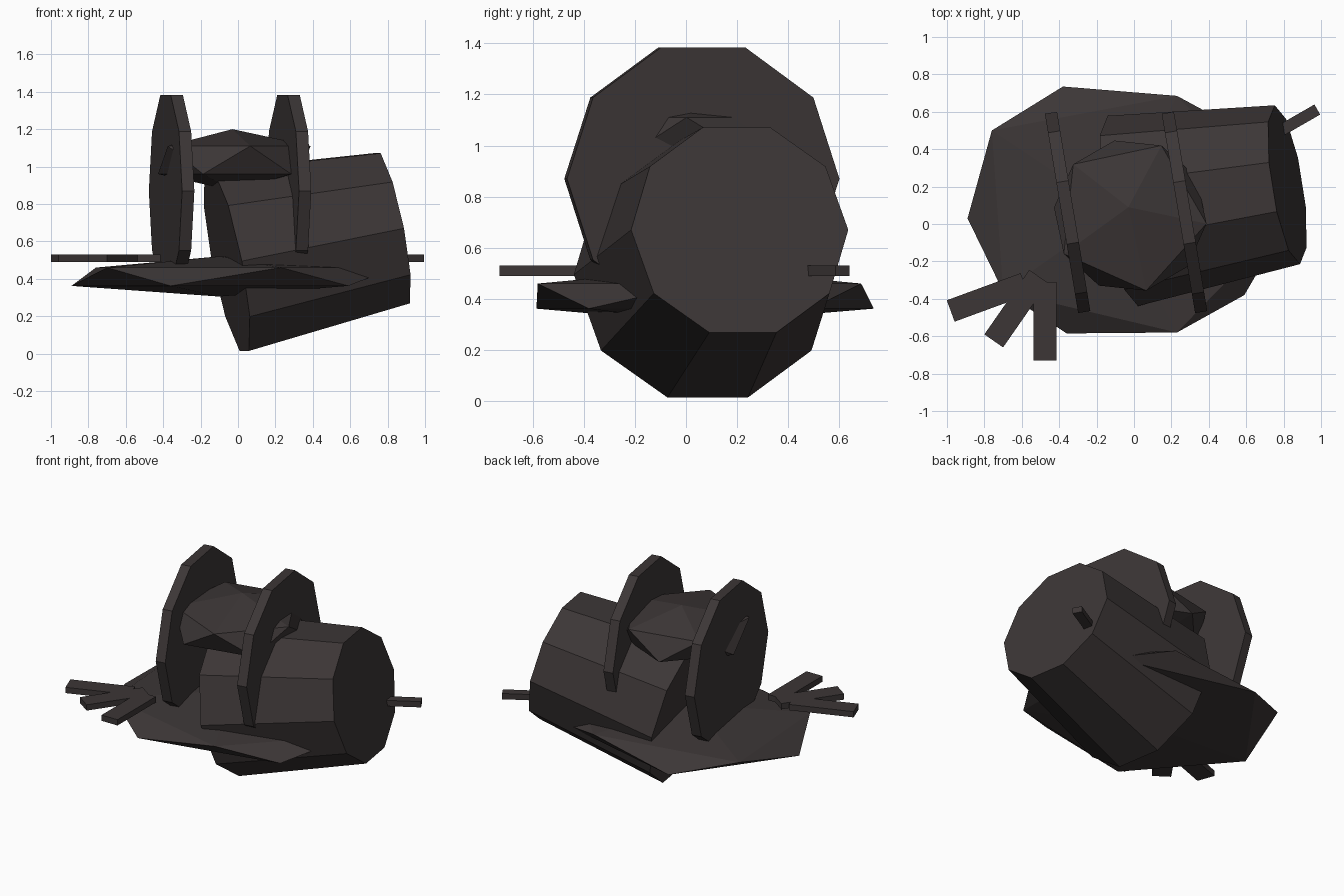
import bpy
import bmesh
from math import cos, sin, radians, atan2, hypot
from mathutils import Matrix, Vector

old = bpy.data.objects.get("Cube")
if old:
    bpy.data.objects.remove(old, do_unlink=True)

# One dark brown-grey for everything
mat = bpy.data.materials.new("dark_brown_grey")
mat.use_nodes = True
COLOUR = (0.045, 0.037, 0.037, 1)
mat.diffuse_color = COLOUR
bsdf = next(n for n in mat.node_tree.nodes if n.type == 'BSDF_PRINCIPLED')
bsdf.inputs["Base Color"].default_value = COLOUR


def finish(bm, name):
    bmesh.ops.recalc_face_normals(bm, faces=bm.faces)
    mesh = bpy.data.meshes.new(name)
    bm.to_mesh(mesh)
    bm.free()
    mesh.materials.append(mat)
    obj = bpy.data.objects.new(name, mesh)
    bpy.context.collection.objects.link(obj)
    return obj


def ring(centre, axis, radius, sides=10):
    """Polygon across an axis, with corners level at the front and back."""
    side = Vector((0, 0, 1)).cross(axis).normalized()
    up = axis.cross(side)
    steps = [radians(360 * i / sides) for i in range(sides)]
    return [centre + radius * (side * cos(a) + up * sin(a)) for a in steps]


def drum(name, start, end, r_start, r_end):
    start, end = Vector(start), Vector(end)
    axis = (end - start).normalized()
    bm = bmesh.new()
    a = [bm.verts.new(p) for p in ring(start, axis, r_start)]
    b = [bm.verts.new(p) for p in ring(end, axis, r_end)]
    bm.faces.new(a)
    bm.faces.new(b)
    for i in range(len(a)):
        j = (i + 1) % len(a)
        bm.faces.new((a[i], a[j], b[j], b[i]))
    return finish(bm, name)


def gem(name, top, bottom, high, low, z_high, z_low):
    """Flattened twenty-sided solid from two staggered rings of five."""
    bm = bmesh.new()
    t, b = bm.verts.new(top), bm.verts.new(bottom)
    h = [bm.verts.new((x, y, z_high)) for x, y in high]
    l = [bm.verts.new((x, y, z_low)) for x, y in low]
    for i in range(5):
        j = (i + 1) % 5
        bm.faces.new((t, h[i], h[j]))
        bm.faces.new((b, l[j], l[i]))
        bm.faces.new((h[i], l[i], h[j]))
        bm.faces.new((l[i], l[j], h[j]))
    return finish(bm, name)


def bar(name, start, end, width, z=0.51, height=0.04):
    dx, dy = end[0] - start[0], end[1] - start[1]
    mid = ((start[0] + end[0]) / 2, (start[1] + end[1]) / 2, z)
    bm = bmesh.new()
    bmesh.ops.create_cube(bm, size=1, matrix=Matrix.Translation(mid)
                          @ Matrix.Rotation(atan2(dy, dx), 4, 'Z')
                          @ Matrix.Diagonal((hypot(dx, dy), width, height, 1)))
    return finish(bm, name)


# Tapered body, rising toward its small end
drum("body_barrel", (-0.06, 0.07, 0.495), (0.82, 0.21, 0.67), 0.515, 0.43)

# Two upright discs
yaw = radians(9.5)
half = Vector((cos(yaw), sin(yaw), 0)) * 0.033
for name, x in (("right_disc", -0.355), ("left_disc", 0.27)):
    mid = Vector((x, 0.062, 0.87))
    drum(name, mid - half, mid + half, 0.54, 0.54)

# Faceted head held between the discs
CX, CY, R = -0.02, 0.045, 0.41


def head_ring(offset):
    angles = [radians(offset + 72 * i) for i in range(5)]
    return [(CX + R * cos(a), CY + R * sin(a)) for a in angles]


gem("head", (-0.03, 0.09, 1.2), (CX, CY, 0.87),
    head_ring(-6), head_ring(30), 1.11, 0.96)

# Broad flat base
gem("base_plate", (-0.1, 0.06, 0.52), (-0.1, 0.06, 0.305),
    [(0.84, 0.05), (0.23, 0.685), (-0.76, 0.5), (-0.7, -0.36), (0.23, -0.58)],
    [(0.59, 0.49), (-0.38, 0.735), (-0.89, 0.03), (-0.36, -0.585), (0.59, -0.38)],
    0.46, 0.362)

# Three toes and a tail
toes = [((-0.585, -0.32), (-0.98, -0.465)),
        ((-0.51, -0.28), (-0.75, -0.625)),
        ((-0.475, -0.31), (-0.475, -0.73))]
for i, (a, b) in enumerate(toes):
    bar(f"toe_{i + 1}", a, b, 0.122)
bar("tail", (0.62, 0.405), (0.98, 0.612), 0.062)
